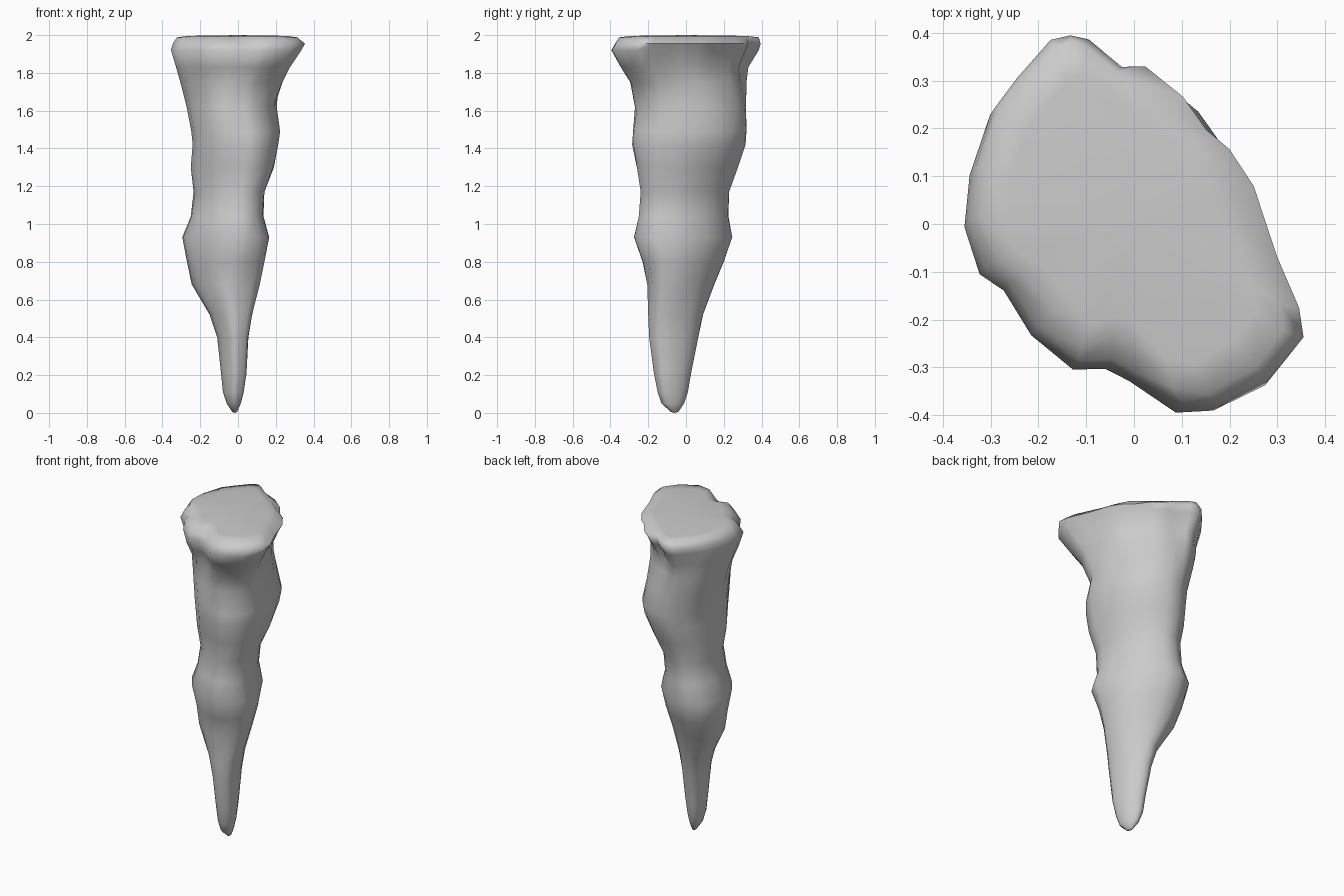
import bpy, bmesh, math, random

random.seed(4)

# Lengthwise profile: z, x min, x max, y min, y max
LEVELS = [
    (0.005, -0.03, -0.005, -0.08, -0.04),
    (0.05, -0.06, 0.015, -0.13, -0.01),
    (0.11, -0.08, 0.03, -0.15, 0.01),
    (0.21, -0.09, 0.045, -0.17, 0.027),
    (0.4, -0.11, 0.055, -0.195, 0.065),
    (0.52, -0.15, 0.075, -0.2, 0.09),
    (0.68, -0.245, 0.115, -0.205, 0.15),
    (0.8, -0.27, 0.14, -0.23, 0.2),
    (0.93, -0.295, 0.165, -0.275, 0.245),
    (1.04, -0.25, 0.135, -0.25, 0.225),
    (1.17, -0.235, 0.14, -0.24, 0.228),
    (1.3, -0.25, 0.19, -0.26, 0.275),
    (1.42, -0.24, 0.213, -0.285, 0.315),
    (1.49, -0.247, 0.223, -0.28, 0.32),
    (1.62, -0.272, 0.205, -0.27, 0.318),
    (1.75, -0.305, 0.235, -0.295, 0.32),
    (1.83, -0.328, 0.275, -0.345, 0.33),
    (1.92, -0.355, 0.335, -0.395, 0.385),
    (1.955, -0.345, 0.355, -0.375, 0.395),
    (1.988, -0.325, 0.315, -0.36, 0.385),
]

# Outline of the flared top, counter-clockwise
RIM = [(0.28, -0.02), (0.25, 0.07), (0.2, 0.15), (0.15, 0.19), (0.1, 0.26),
       (0.02, 0.325), (-0.03, 0.325), (-0.1, 0.385), (-0.14, 0.395), (-0.18, 0.38),
       (-0.25, 0.3), (-0.3, 0.24), (-0.34, 0.11), (-0.355, 0.0), (-0.32, -0.1),
       (-0.27, -0.135), (-0.21, -0.23), (-0.12, -0.3), (-0.05, -0.3), (0.0, -0.325),
       (0.1, -0.395), (0.18, -0.39), (0.29, -0.335), (0.355, -0.25), (0.35, -0.19),
       (0.3, -0.08)]

# Grooves (or bulges when negative): z low, z high, direction in degrees, width, depth
GROOVES = [(0.0, 0.72, -60, 14, 0.12), (1.0, 1.88, -92, 14, 0.06),
           (0.5, 1.38, 135, 30, 0.08), (1.1, 1.55, -48, 25, -0.06)]


def dent(angle, centre, width):
    """Smooth 0..1 bump around an angle in degrees."""
    d = (math.degrees(angle) - centre + 180) % 360 - 180
    return math.exp(-(d / width) ** 2)


def ring(z, x0, x1, y0, y1):
    """Tilted oval that becomes the rim outline near the top, fitted to its extents."""
    blend = min(1, max(0, (z - 1.6) / 0.3))
    c = -0.34 + 0.24 * math.exp(-((z - 1.5) / 0.22) ** 2)
    pts = []
    for px, py in RIM:
        nx, ny = px / 0.355, py / 0.395
        a = math.atan2(ny, nx)
        oval = math.sqrt((1 - c * c) / (1 - c * math.sin(2 * a)))
        r = oval * (1 - blend) + math.hypot(nx, ny) * blend
        for lo, hi, centre, width, depth in GROOVES:
            if lo < z < hi:
                r *= 1 - depth * dent(a, centre, width)
        r *= 1 + random.uniform(-0.008, 0.008)
        pts.append((r * math.cos(a), r * math.sin(a), a))
    xs, ys, _ = zip(*pts)
    fx, fy = (x1 - x0) / (max(xs) - min(xs)), (y1 - y0) / (max(ys) - min(ys))
    out = []
    for x, y, a in pts:
        x, y = x0 + (x - min(xs)) * fx, y0 + (y - min(ys)) * fy
        if z > 1.98:
            # chipped top: front notch, front left slope, straight cut on the back right
            k = 1 - 0.16 * dent(a, -92, 16) - 0.12 * dent(a, -140, 22) - 0.08 * dent(a, 12, 25)
            x, y = x * k, y * k
            over = (x * 0.63 + y * 0.777) - 0.225
            if over > 0:
                x, y = x - 0.63 * over, y - 0.777 * over
        out.append((x, y, z))
    return out


# Rock spike: rings bridged from tip to top
bm = bmesh.new()
rings = [[bm.verts.new(p) for p in ring(*lv)] for lv in LEVELS]
# Inner ring of the cap
rings.append([bm.verts.new((v.co.x * 0.82, v.co.y * 0.82, 1.996)) for v in rings[-1]])
n = len(RIM)
for lo, hi in zip(rings, rings[1:]):
    for i in range(n):
        j = (i + 1) % n
        bm.faces.new((lo[i], lo[j], hi[j], hi[i]))

# Tip and nearly flat cap
for loop, centre in ((rings[0], (-0.018, -0.06, 0)), (rings[-1], (0, 0, 2.0))):
    mid = bm.verts.new(centre)
    for i in range(n):
        bm.faces.new((loop[i], loop[(i + 1) % n], mid))
bmesh.ops.recalc_face_normals(bm, faces=bm.faces)

mesh = bpy.data.meshes.new("stalactite")
bm.to_mesh(mesh)
bm.free()
spike = bpy.data.objects.new("stalactite", mesh)
bpy.context.collection.objects.link(spike)
bpy.context.view_layer.objects.active = spike
spike.select_set(True)
bpy.ops.object.shade_smooth_by_angle(angle=math.radians(65))
